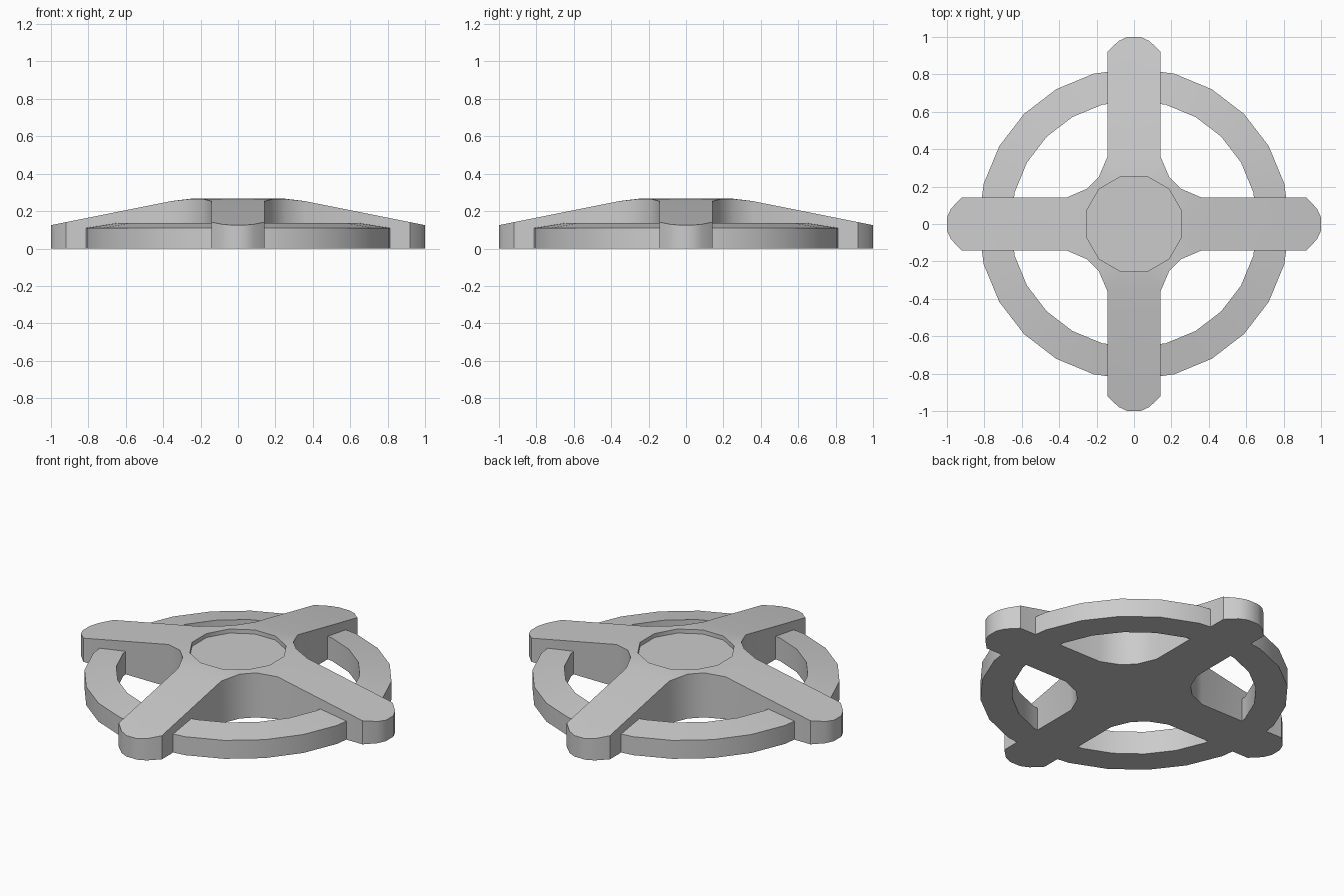
import bpy, bmesh
from math import cos, sin, pi, radians

if "Cube" in bpy.data.objects:
    bpy.data.objects.remove(bpy.data.objects["Cube"])


def finish(name, bm):
    bmesh.ops.recalc_face_normals(bm, faces=bm.faces)
    mesh = bpy.data.meshes.new(name)
    bm.to_mesh(mesh)
    bm.free()
    obj = bpy.data.objects.new(name, mesh)
    bpy.context.collection.objects.link(obj)
    bpy.ops.object.select_all(action='DESELECT')
    obj.select_set(True)
    bpy.context.view_layer.objects.active = obj
    bpy.ops.object.shade_smooth_by_angle(angle=radians(32))
    return obj


def quarter_turn(p, k):
    x, y = p
    for _ in range(k):
        x, y = -y, x
    return x, y


# Four-armed spider: one arm outline plus its corner fillet, repeated four times
HALF_ARM = [(0.36, 0.142), (0.92, 0.142), (0.978, 0.083), (1.0, 0.035)]
ARM = [(x, -y) for x, y in HALF_ARM] + HALF_ARM[::-1]
FILLET = [(0.252, 0.188), (0.188, 0.252)]
N = len(ARM) + len(FILLET)
RIM_R, RIM_Z, FLOOR_Z = 0.264, 0.266, 0.242


def top_height(x, y):
    return min(0.265, 0.125 + 0.2 * (1.0 - max(abs(x), abs(y))))


bm = bmesh.new()
outline = [quarter_turn(p, k) for k in range(4) for p in ARM + FILLET]
top = [bm.verts.new((x, y, top_height(x, y))) for x, y in outline]
low = [bm.verts.new((x, y, 0)) for x, y in outline]
angles = [radians(-15 + 30 * i) for i in range(12)]
rim = [bm.verts.new((RIM_R * cos(a), RIM_R * sin(a), RIM_Z)) for a in angles]
floor = [bm.verts.new((RIM_R * cos(a), RIM_R * sin(a), FLOOR_Z)) for a in angles]

for i in range(4 * N):
    j = (i + 1) % (4 * N)
    bm.faces.new((low[i], low[j], top[j], top[i]))
for i in range(12):
    j = (i + 1) % 12
    bm.faces.new((rim[i], rim[j], floor[j], floor[i]))
bm.faces.new(floor)
bm.faces.new(low[::-1])

# Sloping arm tops and the crown around the recessed hub
for k in range(4):
    a, h = k * N, 3 * k
    after = top[((k + 1) * N) % (4 * N)]
    end, f1, f2 = top[a + len(ARM) - 1], top[a + len(ARM)], top[a + len(ARM) + 1]
    r0, r1, r2, r3 = (rim[(h + i) % 12] for i in range(4))
    bm.faces.new(top[a:a + len(ARM)])
    bm.faces.new((r0, top[a], end, r1))
    bm.faces.new((r1, end, f1))
    bm.faces.new((r1, f1, r2))
    bm.faces.new((r2, f1, f2))
    bm.faces.new((r2, f2, r3))
    bm.faces.new((r3, f2, after))
finish("spider", bm)

# Outer ring with a gently sloping top
PROFILE = [(0.66, 0), (0.832, 0), (0.832, 0.11), (0.66, 0.137)]
SEG = 24
bm = bmesh.new()
loops = [[bm.verts.new((r * cos(2 * pi * s / SEG), r * sin(2 * pi * s / SEG), z))
          for r, z in PROFILE] for s in range(SEG)]
for s in range(SEG):
    p, q = loops[s], loops[(s + 1) % SEG]
    for i in range(4):
        j = (i + 1) % 4
        bm.faces.new((p[i], q[i], q[j], p[j]))
finish("ring", bm)
